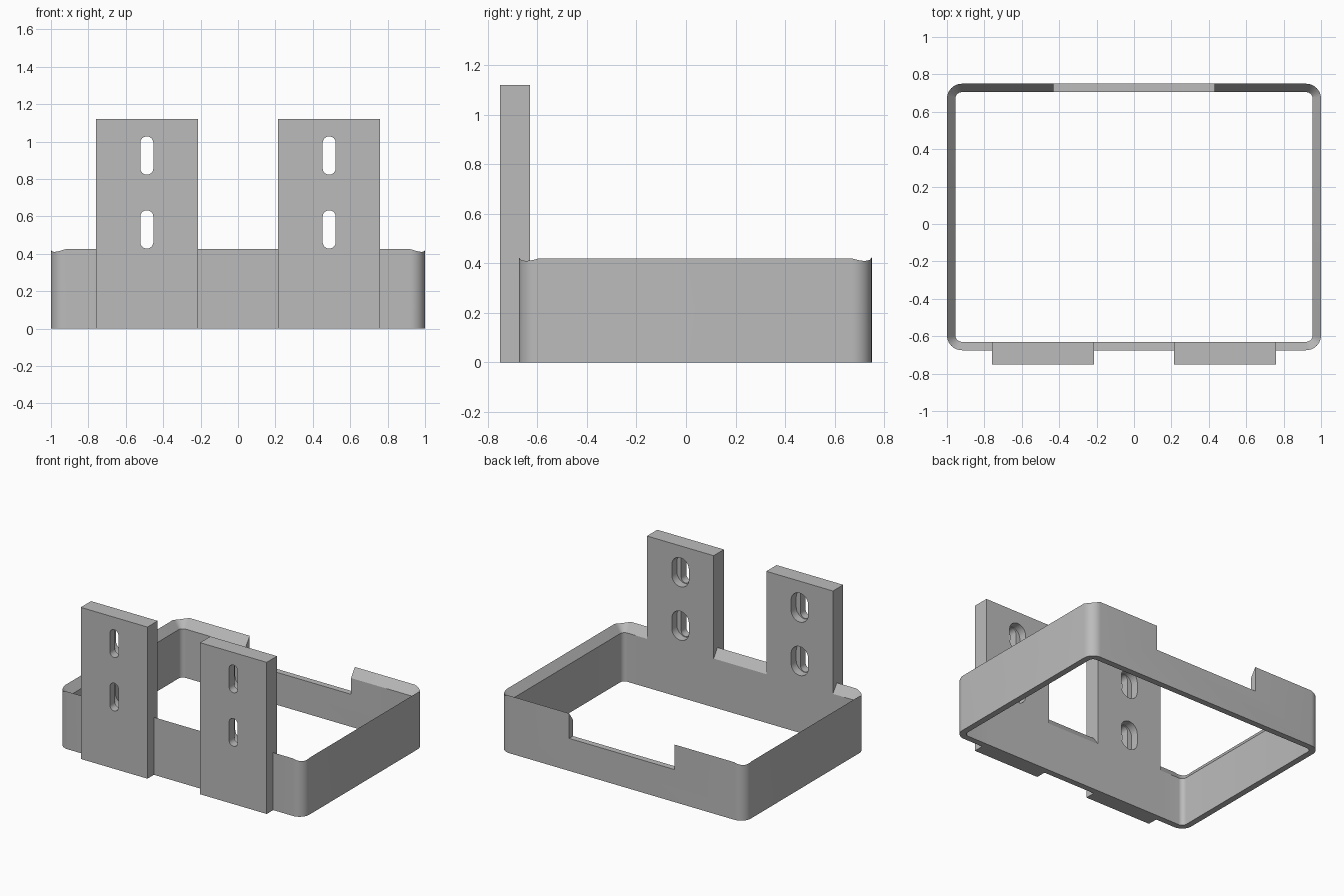
import bpy, bmesh
from math import sin, cos, pi

if "Cube" in bpy.data.objects:
    bpy.data.objects.remove(bpy.data.objects["Cube"])

grey = bpy.data.materials.new("plain grey")
grey.use_nodes = True
grey.diffuse_color = (0.5, 0.5, 0.5, 1)
grey.node_tree.nodes["Principled BSDF"].inputs["Base Color"].default_value = (0.5, 0.5, 0.5, 1)

WALL, RADIUS = 0.045, 0.08
FRONT, INNER_FRONT, BACK = -0.675, -0.63, 0.75
PLATE_X, PLATE_W = 0.4875, 0.545
SLOT_Z = (0.53, 0.925)


def finish(name, bm):
    """Turn a bmesh into a linked grey object."""
    bmesh.ops.recalc_face_normals(bm, faces=bm.faces)
    mesh = bpy.data.meshes.new(name)
    bm.to_mesh(mesh)
    bm.free()
    obj = bpy.data.objects.new(name, mesh)
    bpy.context.collection.objects.link(obj)
    mesh.materials.append(grey)
    return obj


def box(name, x, y, z):
    """Box from (min, max) ranges."""
    bm = bmesh.new()
    bmesh.ops.create_cube(bm, size=1)
    for v in bm.verts:
        v.co = [r[0] if c < 0 else r[1] for c, r in zip(v.co, (x, y, z))]
    return finish(name, bm)


def slot(name, x, z, width, height, y0, y1):
    """Upright round-ended prism running along y."""
    bm = bmesh.new()
    r, n = width / 2, 12
    ring = []
    for side in (0, 1):
        lift = (height / 2 - r) * (1 - 2 * side)
        for i in range(n + 1):
            a = pi * (side + i / n)
            ring.append(bm.verts.new((x + r * cos(a), y0, z + lift + r * sin(a))))
    face = bm.faces.new(ring)
    out = bmesh.ops.extrude_face_region(bm, geom=[face])["geom"]
    for v in out:
        if isinstance(v, bmesh.types.BMVert):
            v.co.y = y1
    return finish(name, bm)


def cut(obj, cutter):
    """Subtract the cutter and remove it."""
    cutter.hide_render = True
    mod = obj.modifiers.new("cut", "BOOLEAN")
    mod.operation, mod.solver, mod.object = "DIFFERENCE", "EXACT", cutter
    bpy.context.view_layer.objects.active = obj
    bpy.ops.object.modifier_apply(modifier=mod.name)
    bpy.data.objects.remove(cutter)


def smooth(obj):
    bpy.ops.object.select_all(action="DESELECT")
    obj.select_set(True)
    bpy.context.view_layer.objects.active = obj
    bpy.ops.object.shade_smooth_by_angle(angle=0.5)


# Rounded rectangular frame whose rim slopes down towards the inside
def frame():
    bm = bmesh.new()
    mid, half_y, steps = (FRONT + BACK) / 2, (BACK - FRONT) / 2, 10
    loops = [[], [], [], []]
    for q, (sx, sy) in enumerate(((1, 1), (-1, 1), (-1, -1), (1, -1))):
        for i in range(steps + 1):
            a = (q + i / steps) * pi / 2
            cx, cy = sx * (1 - RADIUS), mid + sy * (half_y - RADIUS)
            rim = 0.42 + 0.005 * sin(a) ** 2 - 0.012 * abs(sin(2 * a))
            inner = RADIUS - WALL
            for loop, r, z in zip(loops, (RADIUS, RADIUS, inner, inner),
                                  (0, rim, 0.36, 0)):
                loop.append(bm.verts.new((cx + r * cos(a), cy + r * sin(a), z)))
    count = len(loops[0])
    for k in range(4):
        lo, hi = loops[k], loops[(k + 1) % 4]
        for i in range(count):
            j = (i + 1) % count
            bm.faces.new((lo[i], lo[j], hi[j], hi[i]))
    return finish("frame", bm)


ring = frame()
cut(ring, box("notch_cutter", (-0.43, 0.43), (0.6, 0.9), (0.24, 0.6)))

# Two upright mounting plates set into the front wall, with recessed slots
for side, name in ((1, "left"), (-1, "right")):
    x = side * PLATE_X
    span = (x - PLATE_W / 2, x + PLATE_W / 2)
    cut(ring, box("plate_gap_cutter", span, (-0.8, -0.5), (-0.1, 0.6)))
    plate = box(name + "_mounting_plate", span, (-0.75, INNER_FRONT), (0, 1.12))
    for z in SLOT_Z:
        cut(plate, slot("slot_cutter", x, z, 0.07, 0.205, -0.8, -0.6))
        cut(plate, slot("recess_cutter", x, z, 0.14, 0.215, -0.69, -0.6))
    smooth(plate)
smooth(ring)
